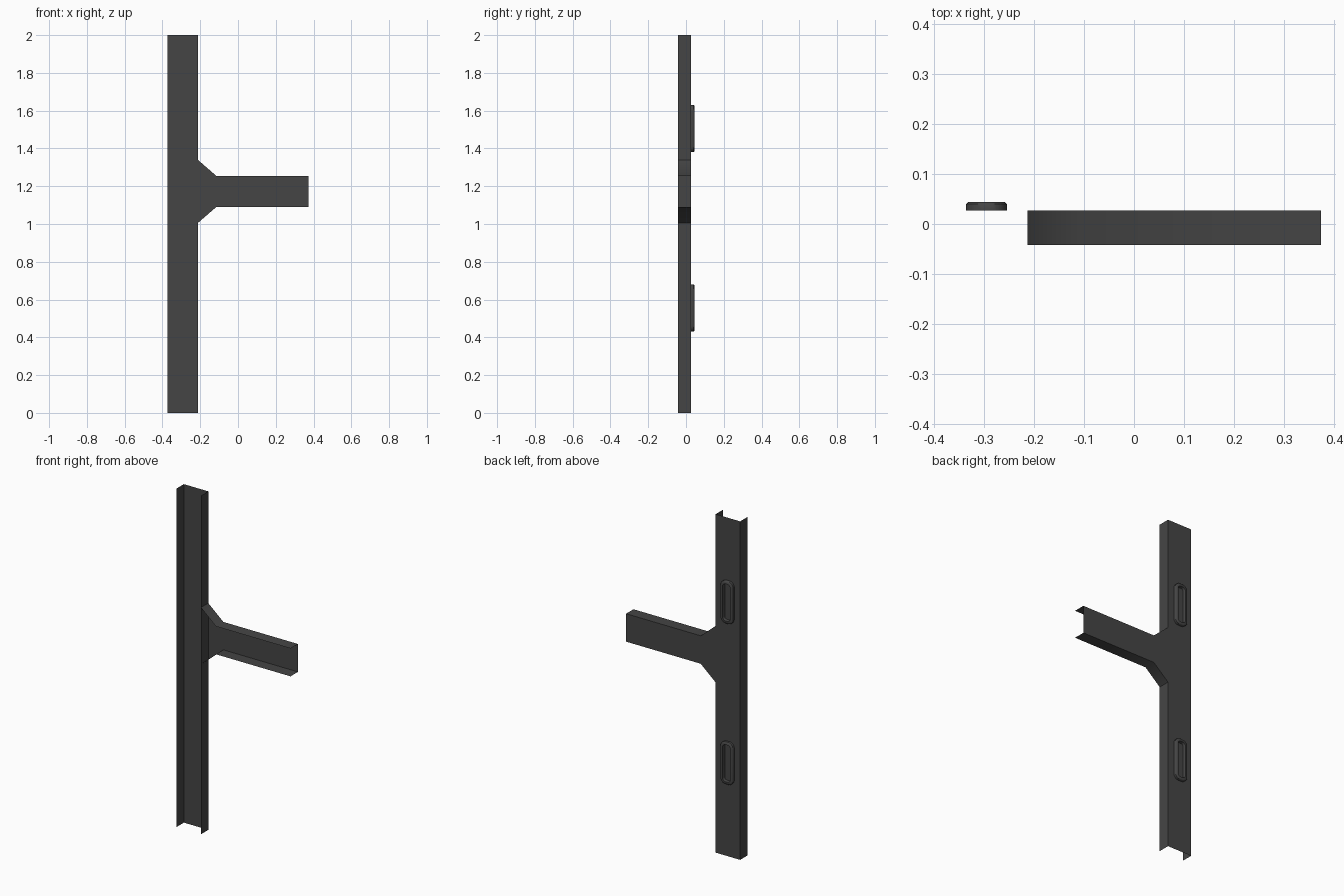
import bpy, bmesh, math

if "Cube" in bpy.data.objects:
    bpy.data.objects.remove(bpy.data.objects["Cube"])

# One dark steel colour for everything
steel = bpy.data.materials.new("dark_grey_steel")
steel.diffuse_color = (0.06, 0.06, 0.06, 1)
steel.use_nodes = True
steel.node_tree.nodes["Principled BSDF"].inputs["Base Color"].default_value = steel.diffuse_color

FRONT, BACK = -0.042, 0.027          # flange edge and web plane (y)
X0, X1, XE = -0.373, -0.213, 0.373   # column left / right, arm end


def finish(name, bm):
    mesh = bpy.data.meshes.new(name)
    bm.to_mesh(mesh)
    bm.free()
    mesh.materials.append(steel)
    ob = bpy.data.objects.new(name, mesh)
    bpy.context.collection.objects.link(ob)
    bpy.ops.object.select_all(action='DESELECT')
    ob.select_set(True)
    bpy.context.view_layer.objects.active = ob
    bpy.ops.object.shade_smooth_by_angle(angle=math.radians(45))
    return ob


def channel(name, upper, lower):
    """Sheet channel: web between two edge paths, flange folded forward on each.
    Paths are (x, z) lists of equal length."""
    bm = bmesh.new()
    rows = []
    for path, y in ((upper, FRONT), (upper, BACK), (lower, BACK), (lower, FRONT)):
        rows.append([bm.verts.new((x, y, z)) for x, z in path])
    for a, b in zip(rows, rows[1:]):
        for i in range(len(a) - 1):
            bm.faces.new((a[i], b[i], b[i + 1], a[i + 1]))
    bm.normal_update()
    # outer sides face away from the channel (web faces the back)
    web = max(bm.faces, key=lambda f: f.calc_center_median().y)
    if web.normal.y < 0:
        bmesh.ops.reverse_faces(bm, faces=bm.faces[:])
    return finish(name, bm)


# Upright column and side arm with flared root
channel("column", [(X0, 0), (X0, 2)], [(X1, 0), (X1, 2)])
channel("side_arm",
        [(X1, 1.34), (-0.115, 1.255), (XE, 1.255)],
        [(X1, 1.005), (-0.115, 1.09), (XE, 1.09)])


def rounded_loop(bm, cx, cz, hw, hh, r, y, seg=5):
    verts = []
    for k, (sx, sz) in enumerate(((1, 1), (-1, 1), (-1, -1), (1, -1))):
        for i in range(seg + 1):
            a = math.pi / 2 * (k + i / seg)
            verts.append(bm.verts.new((cx + sx * (hw - r) + r * math.cos(a), y,
                                       cz + sz * (hh - r) + r * math.sin(a))))
    return verts


def slot_collar(name, cz):
    """Raised rounded rim around a recessed slot."""
    bm = bmesh.new()
    cx, top = -0.2945, 0.044
    loops = [rounded_loop(bm, cx, cz, 0.0405 - d, 0.125 - d, 0.03 - d * 0.8, y)
             for d, y in ((0, BACK), (0, top - 0.004), (0.004, top),
                          (0.016, top), (0.019, BACK + 0.001))]
    for a, b in zip(loops, loops[1:]):
        n = len(a)
        for i in range(n):
            j = (i + 1) % n
            bm.faces.new((a[i], b[i], b[j], a[j]))
    bm.faces.new(loops[-1])          # slot floor
    bmesh.ops.recalc_face_normals(bm, faces=bm.faces[:])
    bm.normal_update()
    rim = max(bm.faces, key=lambda f: f.calc_center_median().y)
    if rim.normal.y < 0:
        bmesh.ops.reverse_faces(bm, faces=bm.faces[:])
    return finish(name, bm)


slot_collar("upper_slot_collar", 1.505)
slot_collar("lower_slot_collar", 0.555)
